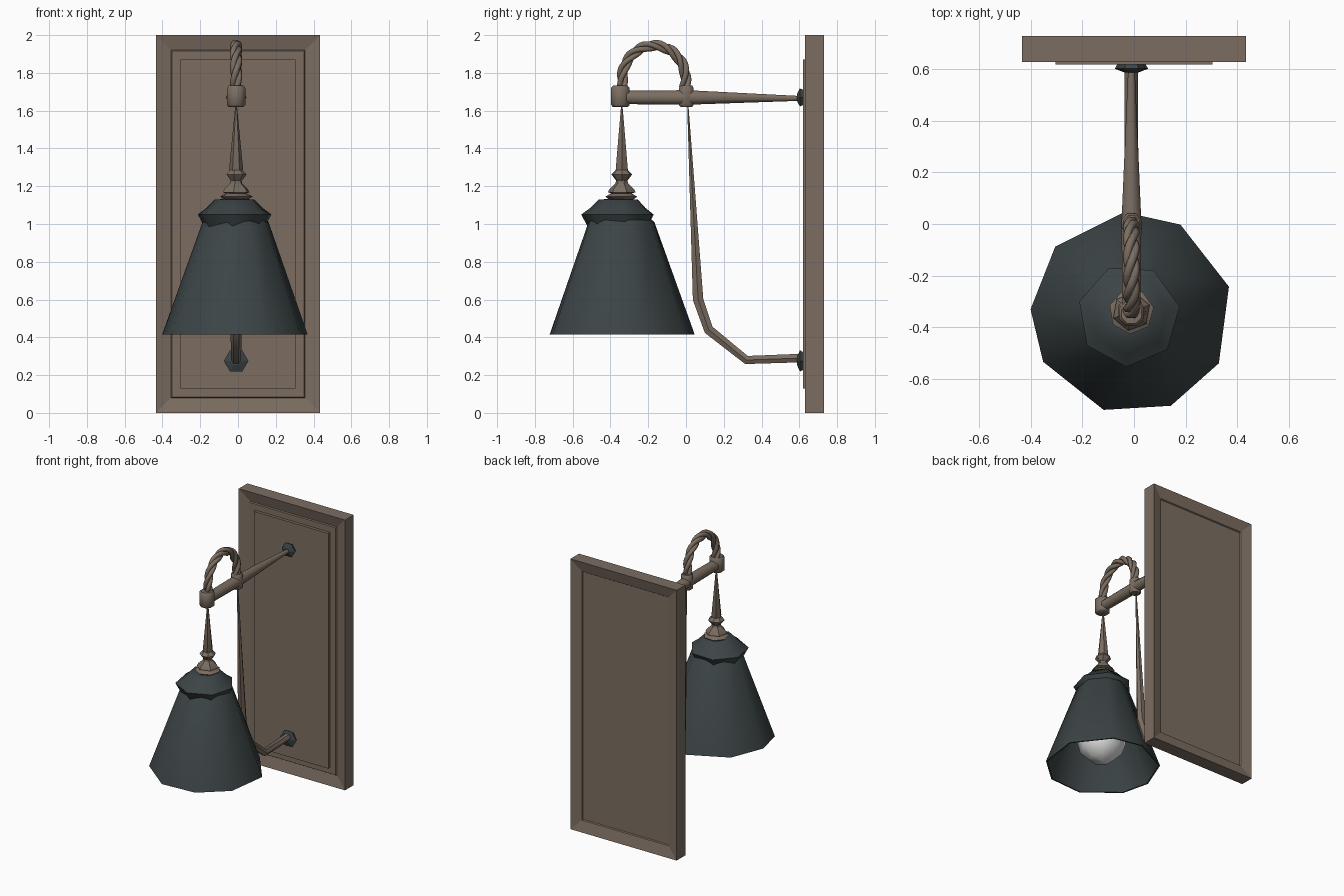
import bpy, bmesh, math
from mathutils import Vector

cube = bpy.data.objects.get("Cube")
if cube:
    bpy.data.objects.remove(cube, do_unlink=True)


def material(name, rgb):
    m = bpy.data.materials.new(name)
    m.use_nodes = True
    m.diffuse_color = (*rgb, 1)
    bsdf = m.node_tree.nodes["Principled BSDF"]
    bsdf.inputs["Base Color"].default_value = (*rgb, 1)
    bsdf.inputs["Roughness"].default_value = 0.7
    return m


BRONZE = material("brown bronze", (0.20, 0.155, 0.12))
SLATE = material("dark slate", (0.045, 0.058, 0.06))
GLASS = material("pale bulb glass", (0.75, 0.75, 0.75))


def loft(name, loops, mat, wrap=False, smooth=50):
    """Skin a list of equal-length point loops; cap the ends unless wrapped."""
    bm = bmesh.new()
    rows = [[bm.verts.new(p) for p in loop] for loop in loops]
    n = len(rows[0])
    pairs = list(zip(rows, rows[1:])) + ([(rows[-1], rows[0])] if wrap else [])
    for a, b in pairs:
        for i in range(n):
            j = (i + 1) % n
            bm.faces.new((a[i], a[j], b[j], b[i]))
    if not wrap:
        bm.faces.new(rows[0])
        bm.faces.new(rows[-1])
    bmesh.ops.recalc_face_normals(bm, faces=bm.faces)
    mesh = bpy.data.meshes.new(name)
    bm.to_mesh(mesh)
    bm.free()
    mesh.materials.append(mat)
    ob = bpy.data.objects.new(name, mesh)
    bpy.context.collection.objects.link(ob)
    if smooth:
        bpy.ops.object.select_all(action="DESELECT")
        ob.select_set(True)
        bpy.context.view_layer.objects.active = ob
        bpy.ops.object.shade_smooth_by_angle(angle=math.radians(smooth))
    return ob


def even(n, start=0):
    return [start + 360 * i / n for i in range(n)]


def lathe(name, profile, mat, angles, centre=(0, -0.345), **kw):
    """Turn a (radius, height) profile about a vertical axis."""
    loops = [[(centre[0] + r * math.cos(math.radians(a)),
               centre[1] + r * math.sin(math.radians(a)), z) for a in angles]
             for r, z in profile]
    return loft(name, loops, mat, **kw)


def tube(name, pts, radii, mat=BRONZE, sides=8, smooth=50):
    """Sweep a round section of varying radius along a path."""
    pts = [Vector(p) for p in pts]
    loops = []
    for i, p in enumerate(pts):
        t = (pts[min(i + 1, len(pts) - 1)] - pts[max(i - 1, 0)]).normalized()
        u = t.cross(Vector((1, 0, 0))).normalized()
        v = t.cross(u)
        angs = [math.tau * (k + 0.5) / sides for k in range(sides)]
        loops.append([p + radii[i] * (math.cos(a) * u + math.sin(a) * v) for a in angs])
    return loft(name, loops, mat, smooth=smooth)


# Wall plate: mitred frame, gutter, raised front field and recessed back field
def rect(inset, y):
    x, z0, z1 = 0.435 - inset, inset, 2 - inset
    return [(-x, y, z0), (x, y, z0), (x, y, z1), (-x, y, z1)]


plate = [(0.13, 0.62), (0.13, 0.642), (0.085, 0.642), (0.08, 0.65), (0, 0.63),
         (0, 0.73), (0.08, 0.71), (0.085, 0.702)]
loft("wall_plate", [rect(*s) for s in plate], BRONZE, smooth=0)

# Rosettes where the arms meet the plate
for label, z, r in (("upper", 1.67, 0.055), ("lower", 0.275, 0.065)):
    tube(label + "_rosette", [(-0.01, y, z) for y in (0.588, 0.603, 0.625)],
         [0.4 * r, r, 0.8 * r], SLATE, 6, 0)

# Horizontal arm: straight bar, tapered rear spike and two clamps
tube("arm_bar", [(-0.01, -0.35, 1.67), (-0.01, 0.02, 1.67)], [0.038, 0.042])
tube("arm_spike", [(-0.01, 0, 1.67), (-0.01, 0.6, 1.665)], [0.042, 0.014])
for label, y, r in (("front", -0.348, 0.053), ("rear", 0.002, 0.042)):
    lathe(label + "_clamp", [(0.8 * r, 1.62), (r, 1.63), (r, 1.72), (0.8 * r, 1.732)],
          BRONZE, even(8, 22.5), (-0.01, y))

# Arched rope of twisted strands
STEPS = 40
for s in range(3):
    path = []
    for i in range(STEPS + 1):
        t = i / STEPS
        a = math.pi * (1.08 - 1.16 * t)
        twist = math.tau * (s / 3 + 2.5 * t)
        rad = 0.016 * math.cos(twist)
        path.append((-0.01 + 0.016 * math.sin(twist),
                     -0.17 + (0.168 + rad) * math.cos(a),
                     1.765 + (0.18 + rad) * math.sin(a)))
    tube(f"rope_strand_{s + 1}", path, [0.0165] * len(path), sides=6, smooth=70)

# Lower brace sweeping back to the plate
tube("lower_brace",
     [(-0.01, 0.01, 1.62), (-0.01, 0.064, 0.6), (-0.01, 0.12, 0.44),
      (-0.01, 0.32, 0.28), (-0.01, 0.6, 0.29)],
     [0.004, 0.032, 0.03, 0.026, 0.026], sides=6)

# Hanging stem, bead and cup rings
AXIS = (-0.01, -0.34)
lathe("hanging_stem", [(0.03, 1.27), (0.037, 1.29), (0.004, 1.63)], BRONZE, even(6), AXIS)
lathe("stem_bead", [(0.02, 1.22), (0.035, 1.235), (0.056, 1.262), (0.03, 1.29)],
      BRONZE, even(7), AXIS, smooth=30)
lathe("stem_cup", [(0.05, 1.16), (0.075, 1.168), (0.066, 1.185), (0.034, 1.215), (0.03, 1.235)],
      BRONZE, even(6, 20), AXIS, smooth=30)
lathe("stem_washer", [(0.06, 1.125), (0.088, 1.145), (0.05, 1.165)],
      BRONZE, even(7, 10), AXIS, smooth=30)

# Shade: hollow cone of nine uneven sides, with a flared collar on top
SIDES = [61, 94, 139, 178, 209, 254, 293, 330, 375]
lathe("lamp_shade", [(0.392, 0.415), (0.178, 1.01), (0.12, 1.06), (0.112, 1.05),
                     (0.17, 1.0), (0.382, 0.415)], SLATE, SIDES, (-0.01, -0.345), wrap=True)
lathe("shade_collar", [(0.165, 0.985), (0.2, 1.05), (0.152, 1.085), (0.108, 1.13),
                       (0.05, 1.132), (0.05, 1.1), (0.14, 1.06)],
      SLATE, even(7, 10), (-0.02, -0.355), wrap=True)

# Bulb inside the shade
R = 0.17
bulb = [(R * math.sin(a), 0.615 - R * math.cos(a))
        for a in (math.pi * k / 6 for k in range(1, 5))]
lathe("bulb", [(0.005, 0.445)] + bulb + [(0.06, 0.85), (0.05, 1.06)],
      GLASS, even(7), smooth=80)
